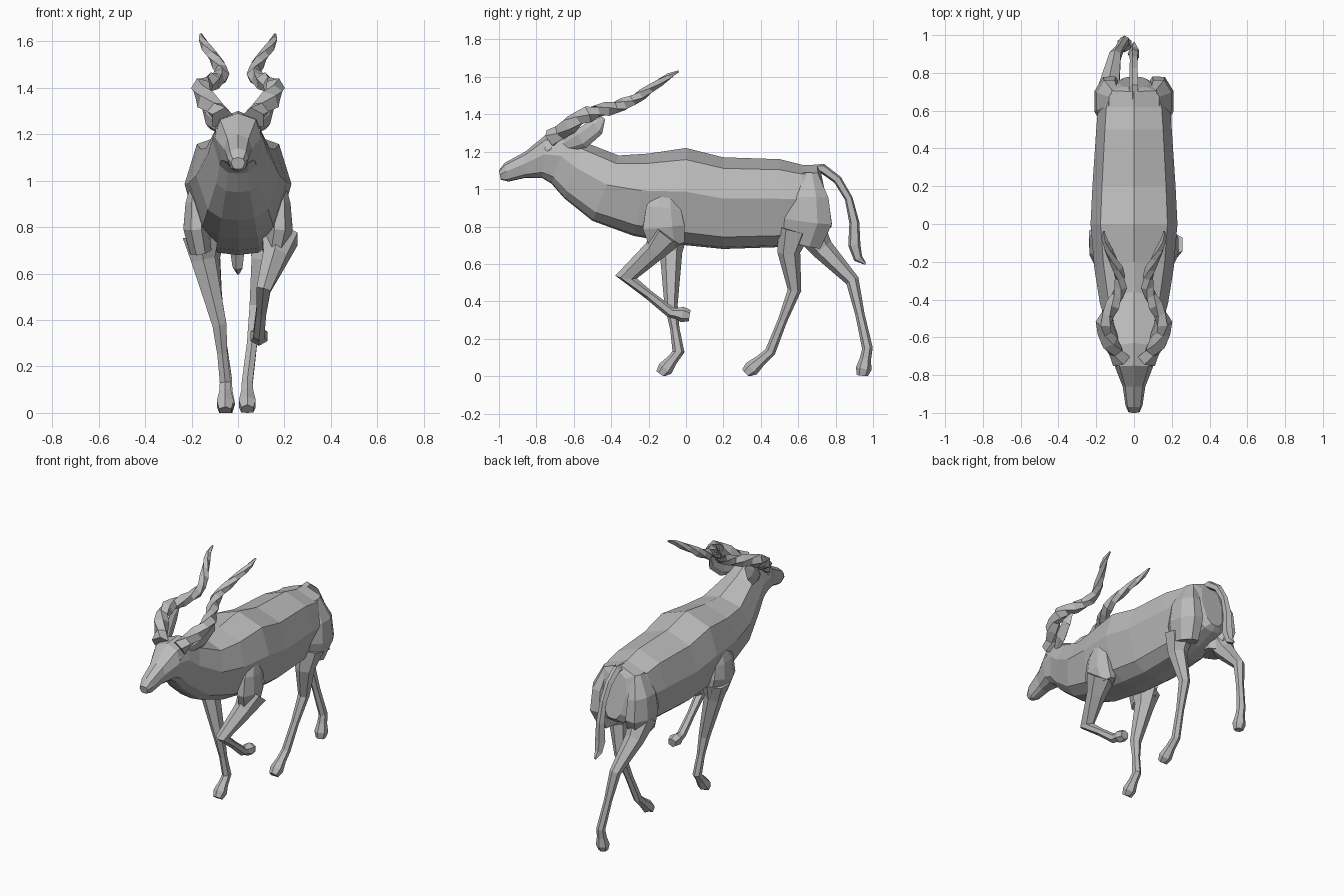
import bpy
import bmesh
from math import cos, sin, pi, tau
from mathutils import Vector

default_cube = bpy.data.objects.get("Cube")
if default_cube:
    bpy.data.objects.remove(default_cube, do_unlink=True)

# One plain grey covers the whole animal
grey = bpy.data.materials.new("plain_grey")
grey.use_nodes = True
grey.diffuse_color = (.5, .5, .5, 1)
shader = next(node for node in grey.node_tree.nodes if node.type == "BSDF_PRINCIPLED")
shader.inputs["Base Color"].default_value = grey.diffuse_color


def skin(name, rings):
    """Join a row of equal rings into one closed, flat shaded object."""
    bm = bmesh.new()
    loops = [[bm.verts.new(point) for point in ring] for ring in rings]
    for near, far in zip(loops, loops[1:]):
        for i in range(len(near)):
            bm.faces.new((near[i - 1], near[i], far[i], far[i - 1]))
    bm.faces.new(loops[0])
    bm.faces.new(loops[-1])
    bmesh.ops.recalc_face_normals(bm, faces=bm.faces)
    mesh = bpy.data.meshes.new(name)
    bm.to_mesh(mesh)
    bm.free()
    mesh.materials.append(grey)
    obj = bpy.data.objects.new(name, mesh)
    bpy.context.collection.objects.link(obj)


def tube(name, centres, radii, side=1, sides=6, across=1, twist=0):
    """Sweep a polygon along a path; side mirrors it, across scales it in x."""
    centres = [Vector(centre) for centre in centres]
    rings = []
    for i, (centre, radius) in enumerate(zip(centres, radii)):
        before = centres[max(i - 1, 0)]
        after = centres[min(i + 1, len(centres) - 1)]
        direction = (after - before).normalized()
        # Widen the ring at bends so the tube keeps its thickness
        bend = (after - centre).normalized().dot(direction) or 1
        axis_x = Vector((1, 0, 0))
        u = (axis_x - direction * axis_x.dot(direction)).normalized() * across
        v = direction.cross(u).normalized() / max(bend, .6)
        ring = []
        for k in range(sides):
            angle = tau * (k + .5) / sides + twist * i
            point = centre + (u * cos(angle) + v * sin(angle)) * radius
            point.x *= side
            point.z = max(point.z, 0)
            ring.append(point)
        rings.append(ring)
    skin(name, rings)


def pair(name, centres, radii, **options):
    """Make the same part on both sides."""
    tube("left_" + name, centres, radii, side=1, **options)
    tube("right_" + name, centres, radii, side=-1, **options)


def leg(name, side, hip, upper, knee, fetlock, toe):
    """Build a leg from its joints, with a thin shank and a flared hoof."""
    hip, upper, knee, fetlock, toe = map(Vector, (hip, upper, knee, fetlock, toe))
    shank = knee.lerp(fetlock, .5)
    pastern = fetlock.lerp(toe, .5)
    sole = toe + (toe - fetlock).normalized() * .04
    centres = [hip, upper, knee, shank, fetlock, pastern, toe, sole]
    radii = [.09, .06, .035, .025, .027, .03, .042, .03]
    tube(name, centres, radii, side=side)


# Head, neck and trunk: upper point (y, z), lower point (y, z), half width
trunk_sections = [
    ((-1, 1.1), (-.99, 1.05), .03),
    ((-.97, 1.14), (-.95, 1.04), .045),
    ((-.86, 1.2), (-.86, 1.06), .06),
    ((-.75, 1.29), (-.77, 1.06), .1),
    ((-.63, 1.3), (-.72, 1.03), .11),
    ((-.54, 1.25), (-.65, .95), .13),
    ((-.36, 1.18), (-.5, .83), .18),
    ((-.2, 1.19), (-.28, .75), .21),
    ((0, 1.22), (0, .7), .23),
    ((.2, 1.17), (.2, .68), .22),
    ((.5, 1.16), (.5, .69), .2),
    ((.62, 1.13), (.62, .72), .19),
    ((.7, 1.13), (.75, .77), .15),
    ((.72, 1.1), (.78, .8), .08),
]
# Half outline: share of the height downwards, share of the half width
outline = [(0, 0), (.12, .77), (.45, 1), (.87, .72), (.98, .4), (1, 0)]
outline += [(drop, -width) for drop, width in outline[-2:0:-1]]
trunk_rings = []
for upper_point, lower_point, half_width in trunk_sections:
    top, low = Vector((0, *upper_point)), Vector((0, *lower_point))
    trunk_rings.append([top.lerp(low, drop) + Vector((half_width * width, 0, 0))
                        for drop, width in outline])
skin("head_and_trunk", trunk_rings)

# Horns: a wavy, ridged, tapering sweep backwards and upwards
horn_centres, horn_radii = [], []
horn_steps = 14
for step in range(horn_steps + 1):
    progress = step / horn_steps
    wave = -cos(3 * pi * progress ** .8)
    ridge = .006 * (-1) ** step * (1 - progress)
    horn_centres.append((.115 + .045 * wave,
                         -.72 + .68 * progress,
                         1.29 + .32 * progress + .02 * wave))
    horn_radii.append(.006 + .042 * (1 - progress) ** .5 + ridge)
pair("horn", horn_centres, horn_radii, sides=5, twist=.5)

# Ears swept back, and small eyes lying on the cheeks
pair("ear", [(.08, -.65, 1.23), (.12, -.56, 1.27), (.14, -.48, 1.33), (.13, -.44, 1.38)],
     [.03, .055, .045, .01], across=.4)
pair("eye", [(.08, -.77, 1.21), (.092, -.745, 1.21), (.098, -.72, 1.22)],
     [.004, .016, .004], across=.4)

# Shoulder and haunch muscles
pair("shoulder", [(.18, -.1, 1), (.18, -.12, .9), (.18, -.12, .8), (.16, -.1, .7)],
     [.04, .1, .12, .1], across=.5, sides=8)
pair("haunch", [(.1, .65, 1.08), (.13, .65, .95), (.13, .65, .83), (.11, .62, .71)],
     [.06, .12, .14, .11], across=.62, sides=8)

# Legs in mid stride, each with its own pose
leg("left_foreleg", 1, hip=(.18, -.1, .76), upper=(.16, -.17, .67),
    knee=(.11, -.32, .53), fetlock=(.09, -.08, .34), toe=(.09, -.02, .33))
leg("right_foreleg", -1, hip=(.16, -.08, .76), upper=(.15, -.08, .66),
    knee=(.08, -.08, .38), fetlock=(.055, -.04, .13), toe=(.055, -.11, .04))
leg("left_hind_leg", 1, hip=(.12, .58, .78), upper=(.11, .55, .66),
    knee=(.08, .58, .46), fetlock=(.04, .45, .13), toe=(.04, .35, .04))
leg("right_hind_leg", -1, hip=(.13, .65, .8), upper=(.13, .73, .68),
    knee=(.1, .89, .51), fetlock=(.05, .97, .15), toe=(.05, .95, .04))

# Tail with its hanging tuft
tail_curve = [(.66, 1.1), (.73, 1.11), (.81, 1.05), (.87, .95),
              (.9, .82), (.9, .7), (.92, .63), (.96, .6)]
tube("tail", [(0, y, z) for y, z in tail_curve],
     [.03, .026, .024, .022, .028, .034, .024, .006], sides=5)
